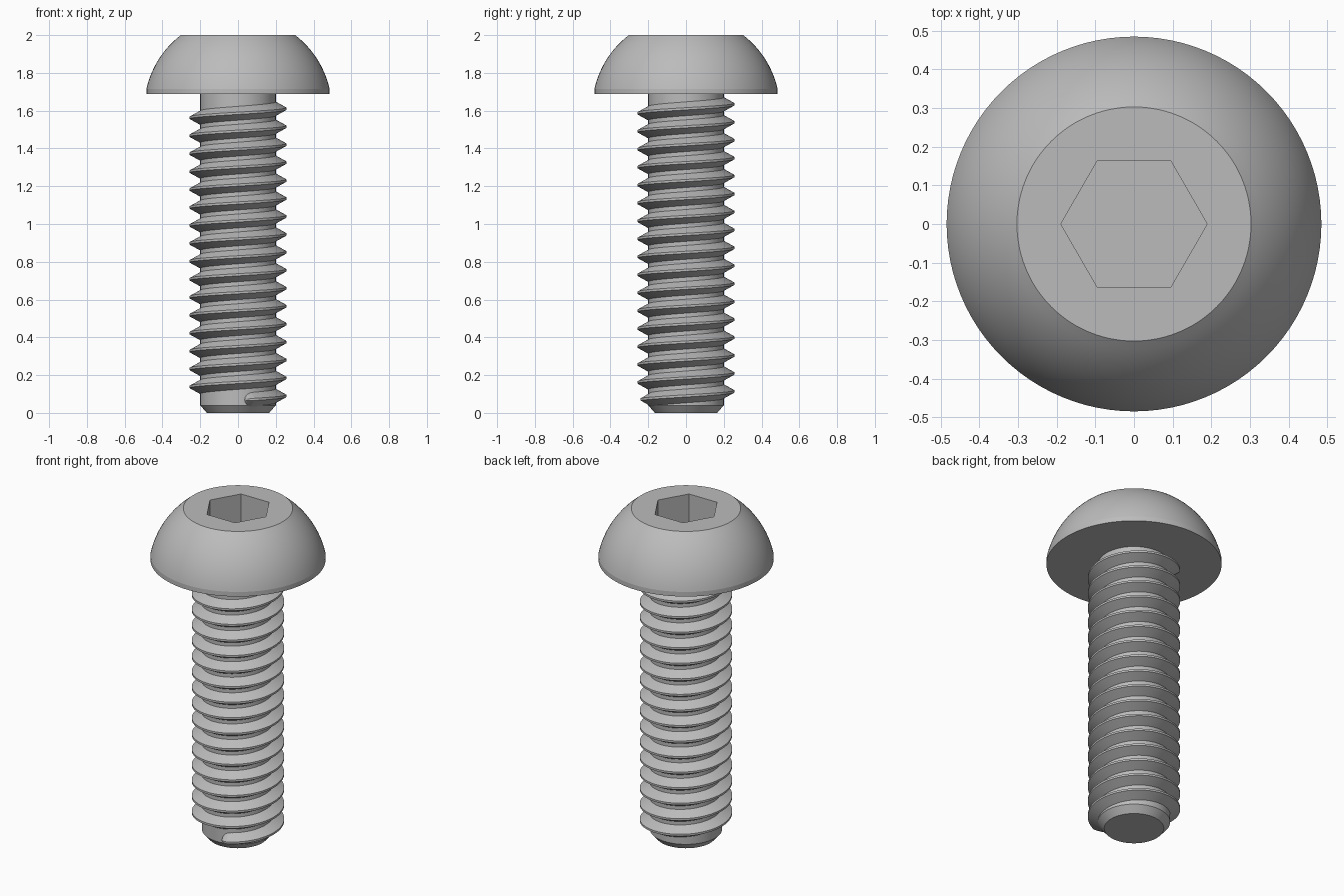
import bpy
import bmesh
from math import sin, cos, pi, radians, sqrt

cube = bpy.data.objects.get("Cube")
if cube:
    bpy.data.objects.remove(cube, do_unlink=True)

SEGMENTS = 96
HEAD_BASE, RIM_TOP, TOP = 1.687, 1.715, 2.0
CORE_R, CREST_R, PITCH = 0.2, 0.256, 0.095

steel = bpy.data.materials.new("grey_steel")
steel.use_nodes = True
GREY = (0.5, 0.5, 0.5, 1)
steel.diffuse_color = GREY
steel.node_tree.nodes["Principled BSDF"].inputs["Base Color"].default_value = GREY


def finish(name, bm):
    """Turn the bmesh into a shaded object."""
    bmesh.ops.recalc_face_normals(bm, faces=bm.faces)
    mesh = bpy.data.meshes.new(name)
    bm.to_mesh(mesh)
    bm.free()
    mesh.materials.append(steel)
    obj = bpy.data.objects.new(name, mesh)
    bpy.context.collection.objects.link(obj)
    bpy.ops.object.select_all(action='DESELECT')
    obj.select_set(True)
    bpy.context.view_layer.objects.active = obj
    bpy.ops.object.shade_smooth_by_angle(angle=radians(12))
    return obj


def bridge(bm, a, b, closed=True):
    n = len(a)
    for i in range(n if closed else n - 1):
        j = (i + 1) % n
        bm.faces.new((a[i], a[j], b[j], b[i]))


def lathe(name, profile):
    """Revolve (radius, z) pairs; a radius may be a function of the angle."""
    bm = bmesh.new()
    rings = []
    for r, z in profile:
        ring = []
        for i in range(SEGMENTS):
            a = 2 * pi * i / SEGMENTS
            rad = r(a) if callable(r) else r
            ring.append(bm.verts.new((rad * cos(a), rad * sin(a), z)))
        rings.append(ring)
    for a, b in zip(rings, rings[1:]):
        bridge(bm, a, b)
    bm.faces.new(rings[0])
    bm.faces.new(rings[-1])
    return finish(name, bm)


def hexagon(a):
    """Radius of the socket outline, corners on the x axis."""
    return 0.164 / cos(a % (pi / 3) - pi / 6)


# Domed head with rim, flat top and hex socket
DOME_Z, DOME_R, STEPS = 1.606, 0.497, 16
dome = []
for k in range(STEPS + 1):
    z = RIM_TOP + (TOP - RIM_TOP) * k / STEPS
    dome.append((sqrt(DOME_R ** 2 - (z - DOME_Z) ** 2), z))
lathe("domed_head", [(CORE_R * 0.9, HEAD_BASE), (dome[0][0], HEAD_BASE)] + dome
      + [(hexagon, TOP), (hexagon, TOP - 0.18)])

# Shank with chamfered tip
lathe("shank", [(0.165, 0), (CORE_R, 0.04), (CORE_R, HEAD_BASE + 0.01)])

# Helical thread with rounded ends
START, END, STEP = -80, 16 * 360 + 150, 5
BLEND = 12
bm = bmesh.new()
previous = None
angles = [START + d for d in (0, 1, 2.5)]
angles += list(range(START + STEP, END - STEP + 1, STEP))
angles += [END - d for d in (2.5, 1, 0)]
for t in angles:
    u = min(1, (t - START) / BLEND, (END - t) / BLEND)
    s = max(0.02, sqrt(1 - (1 - u) ** 2))
    z = 0.09 + PITCH * t / 360
    crest = CORE_R + (CREST_R - CORE_R) * s
    section = [(CORE_R - 0.004, -0.039), (crest, -0.006),
               (crest, 0.006), (CORE_R - 0.004, 0.039)]
    a = radians(t)
    ring = [bm.verts.new((r * cos(a), r * sin(a), z + dz * s)) for r, dz in section]
    if previous:
        bridge(bm, previous, ring)
    else:
        bm.faces.new(ring)
    previous = ring
bm.faces.new(previous)
finish("thread", bm)
